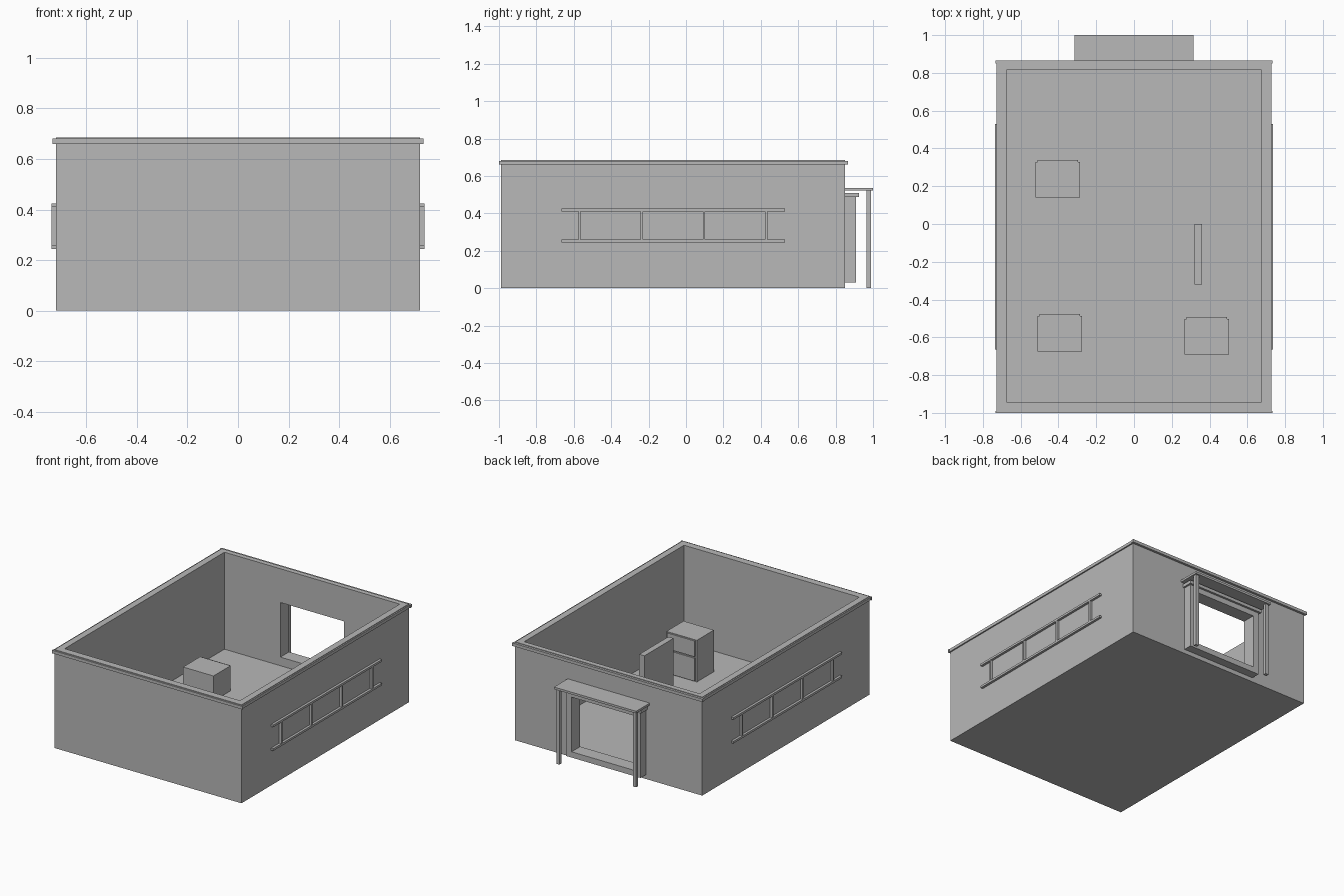
import bpy

cube = bpy.data.objects.get("Cube")
if cube:
    bpy.data.objects.remove(cube, do_unlink=True)

GREY = (0.48, 0.48, 0.48, 1)
mat = bpy.data.materials.new("plain grey")
mat.use_nodes = True
mat.diffuse_color = GREY
mat.node_tree.nodes["Principled BSDF"].inputs["Base Color"].default_value = GREY


def box(name, x, y, z):
    """Axis-aligned box from (low, high) ranges."""
    bpy.ops.mesh.primitive_cube_add(size=1)
    ob = bpy.context.object
    ob.name = name
    ob.location = [(a + b) / 2 for a, b in (x, y, z)]
    ob.scale = [b - a for a, b in (x, y, z)]
    bpy.ops.object.transform_apply(location=True, rotation=False, scale=True)
    ob.data.materials.append(mat)
    return ob


def cut(target, x, y, z):
    """Subtract a box from the target, then drop the cutter."""
    cutter = box("cutter", x, y, z)
    cutter.hide_render = True
    mod = target.modifiers.new("cut", "BOOLEAN")
    mod.operation = "DIFFERENCE"
    mod.solver = "EXACT"
    mod.object = cutter
    bpy.context.view_layer.objects.active = target
    bpy.ops.object.modifier_apply(modifier=mod.name)
    bpy.data.objects.remove(cutter, do_unlink=True)


# Main measurements
W, FRONT, BACK, TOP = 0.72, -0.99, 0.85, 0.685
DOOR, SILL, HEAD = 0.244, 0.07, 0.45

# Open-topped room with a doorway in the back wall
room = box("room_shell", (-W, W), (FRONT, BACK), (0, TOP))
cut(room, (-0.675, 0.675), (-0.942, 0.815), (0.01, 1))
cut(room, (-DOOR, DOOR), (0.7, 1), (SILL, HEAD))

# Trim around the top of the walls
TRIM_Z = (0.66, 0.681)
box("front_trim", (-0.733, 0.733), (-1.0, FRONT), TRIM_Z)
box("back_trim", (-0.733, 0.733), (BACK, 0.866), TRIM_Z)
for side, s in (("left", 1), ("right", -1)):
    box(side + "_trim", sorted((s * W, s * 0.729)), (FRONT, BACK), TRIM_Z)

    # Ladder hung on the side wall
    out = sorted((s * W, s * 0.737))
    for label, z in (("lower", 0.245), ("upper", 0.41)):
        box(f"{side}_ladder_{label}_rail", out, (-0.665, 0.53), (z, z + 0.015))
    for i in range(4):
        y = -0.57 + i * 0.333
        box(f"{side}_ladder_rung", out, (y - 0.006, y + 0.006), (0.26, 0.41))

    # Canopy post
    box(side + "_canopy_post", sorted((s * 0.282, s * 0.307)), (0.965, 0.988), (0, 0.522))

# Door surround, head moulding and canopy
frame = box("door_frame", (-0.287, 0.287), (BACK, 0.91), (0.03, 0.487))
cut(frame, (-DOOR, DOOR), (0.8, 1), (SILL, HEAD))
box("door_head_moulding", (-0.3, 0.3), (BACK, 0.925), (0.487, 0.51))
box("canopy", (-0.316, 0.316), (BACK, 1.0), (0.521, 0.536))

# Low partition inside
box("partition", (0.32, 0.36), (-0.32, 0.0), (0.01, 0.37))


def cabinet(name, x, y, levels):
    """Stacked boxes, each with a thin inset door on its +y side."""
    for low, high in zip(levels, levels[1:]):
        box(name, (x, x + 0.234), (y, y + 0.188), (low, high))
        box(name + "_door", (x + 0.01, x + 0.224), (y + 0.188, y + 0.198),
            (low + 0.006, high - 0.004))


cabinet("rear_cabinet", -0.521, 0.14, (0.01, 0.185))
cabinet("front_cabinet", -0.51, -0.675, (0.01, 0.185))
cabinet("tall_cabinet", 0.268, -0.69, (0.01, 0.18, 0.3))
